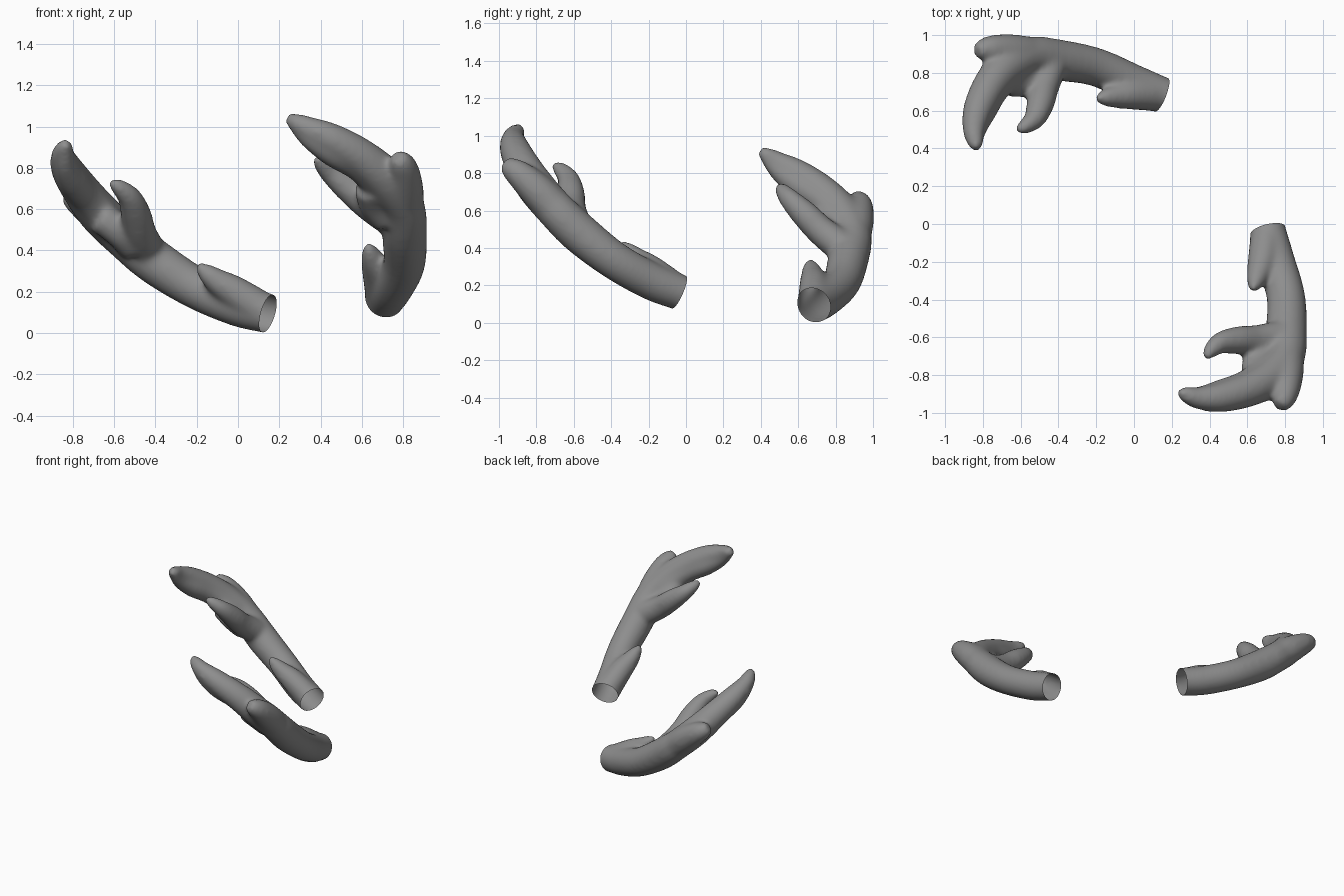
import bpy
import bmesh
from mathutils import Vector

if "Cube" in bpy.data.objects:
    bpy.data.objects.remove(bpy.data.objects["Cube"])

# Centre lines of one antler: x, y, z, radius
BEAM = [(.20, .665, .078, .097), (.145, .685, .094, .097), (0, .743, .132, .102),
        (-.20, .830, .216, .103), (-.40, .868, .342, .110), (-.55, .888, .463, .105),
        (-.67, .835, .578, .104), (-.757, .74, .687, .094), (-.824, .61, .787, .081),
        (-.848, .50, .853, .061), (-.838, .425, .900, .042), (-.83, .393, .918, .022)]
# Lower edge that makes the beam's tip a deep blade
KEEL = [(-.62, .84, .53, .095), (-.73, .72, .655, .077), (-.80, .60, .737, .075),
        (-.835, .50, .81, .056), (-.835, .43, .88, .035)]
MIDDLE_TINE = [(-.44, .84, .40, .09), (-.475, .73, .485, .081), (-.495, .64, .575, .075),
               (-.525, .56, .655, .059), (-.58, .515, .708, .041), (-.62, .50, .732, .02)]
BACK_TINE = [(-.55, .893, .465, .10), (-.65, .912, .548, .094), (-.74, .925, .615, .078),
             (-.795, .922, .65, .062), (-.832, .91, .677, .038)]
BROW_TINE = [(.11, .685, .115, .09), (-.02, .685, .20, .080), (-.10, .676, .25, .064),
             (-.16, .668, .298, .044), (-.20, .662, .332, .016)]
# Web in the fork between the middle tine and the beam
WEB = [(-.50, .80, .43, .09), (-.57, .755, .49, .08), (-.66, .75, .56, .08)]

BASE = Vector((.145, .685, .094))            # centre of the open end
BASE_DIR = Vector((.89, -.36, -.27)).normalized()
MIRROR_N = Vector((.667, -.742, .07)).normalized()
MIRROR_D = .055
SHIFT = Vector((-.049, -.040, .005))


def smooth_path(pts, steps=8):
    """Catmull-Rom interpolation of position and radius."""
    p = [Vector(q) for q in pts]
    p = [p[0] * 2 - p[1]] + p + [p[-1] * 2 - p[-2]]
    out = []
    for i in range(1, len(p) - 2):
        a, b, c, d = p[i - 1:i + 3]
        for k in range(steps):
            t = k / steps
            out.append((b * 2 + (c - a) * t + (a * 2 - b * 5 + c * 4 - d) * t ** 2
                        + (b * 3 - a - c * 3 + d) * t ** 3) * .5)
    return out + [p[-2]]


def evaluated_mesh(ob):
    bpy.context.view_layer.update()
    dg = bpy.context.evaluated_depsgraph_get()
    return bpy.data.meshes.new_from_object(ob.evaluated_get(dg))


def link(name, data):
    ob = bpy.data.objects.new(name, data)
    bpy.context.collection.objects.link(ob)
    return ob


grey = bpy.data.materials.new("antler_grey")
grey.diffuse_color = (.27, .27, .27, 1)
grey.use_nodes = True
grey.node_tree.nodes["Principled BSDF"].inputs["Base Color"].default_value = grey.diffuse_color

# Tapered tubes for the beam and tines
curve = bpy.data.curves.new("antler_paths", 'CURVE')
curve.dimensions = '3D'
curve.bevel_depth = 1
curve.bevel_resolution = 6
curve.use_fill_caps = True
for path in (BEAM, KEEL, MIDDLE_TINE, BACK_TINE, BROW_TINE, WEB):
    pts = smooth_path(path)
    sp = curve.splines.new('POLY')
    sp.points.add(len(pts) - 1)
    for point, v in zip(sp.points, pts):
        point.co = (v[0], v[1], v[2], 1)
        point.radius = max(v[3], .008)
paths = link("antler_paths", curve)

# Fuse the tubes into one smooth surface
helper = link("antler_helper", evaluated_mesh(paths))
remesh = helper.modifiers.new("fuse", 'REMESH')
remesh.mode = 'VOXEL'
remesh.voxel_size = .013
soften = helper.modifiers.new("soften", 'SMOOTH')
soften.factor = .5
soften.iterations = 18
fused = evaluated_mesh(helper)
bpy.data.objects.remove(paths)
bpy.data.objects.remove(helper)

# Two antlers with open ends, the second a mirror image
for name, mirrored in (("back_antler", False), ("front_antler", True)):
    bm = bmesh.new()
    bm.from_mesh(fused)
    bmesh.ops.bisect_plane(bm, geom=bm.verts[:] + bm.edges[:] + bm.faces[:],
                           plane_co=BASE, plane_no=BASE_DIR, clear_outer=True)
    if mirrored:
        for v in bm.verts:
            v.co += SHIFT - 2 * (MIRROR_N.dot(v.co) - MIRROR_D) * MIRROR_N
        bmesh.ops.reverse_faces(bm, faces=bm.faces[:])
    for f in bm.faces:
        f.smooth = True
        f.material_index = 0
    mesh = bpy.data.meshes.new(name)
    bm.to_mesh(mesh)
    bm.free()
    mesh.materials.clear()
    mesh.materials.append(grey)
    link(name, mesh)
